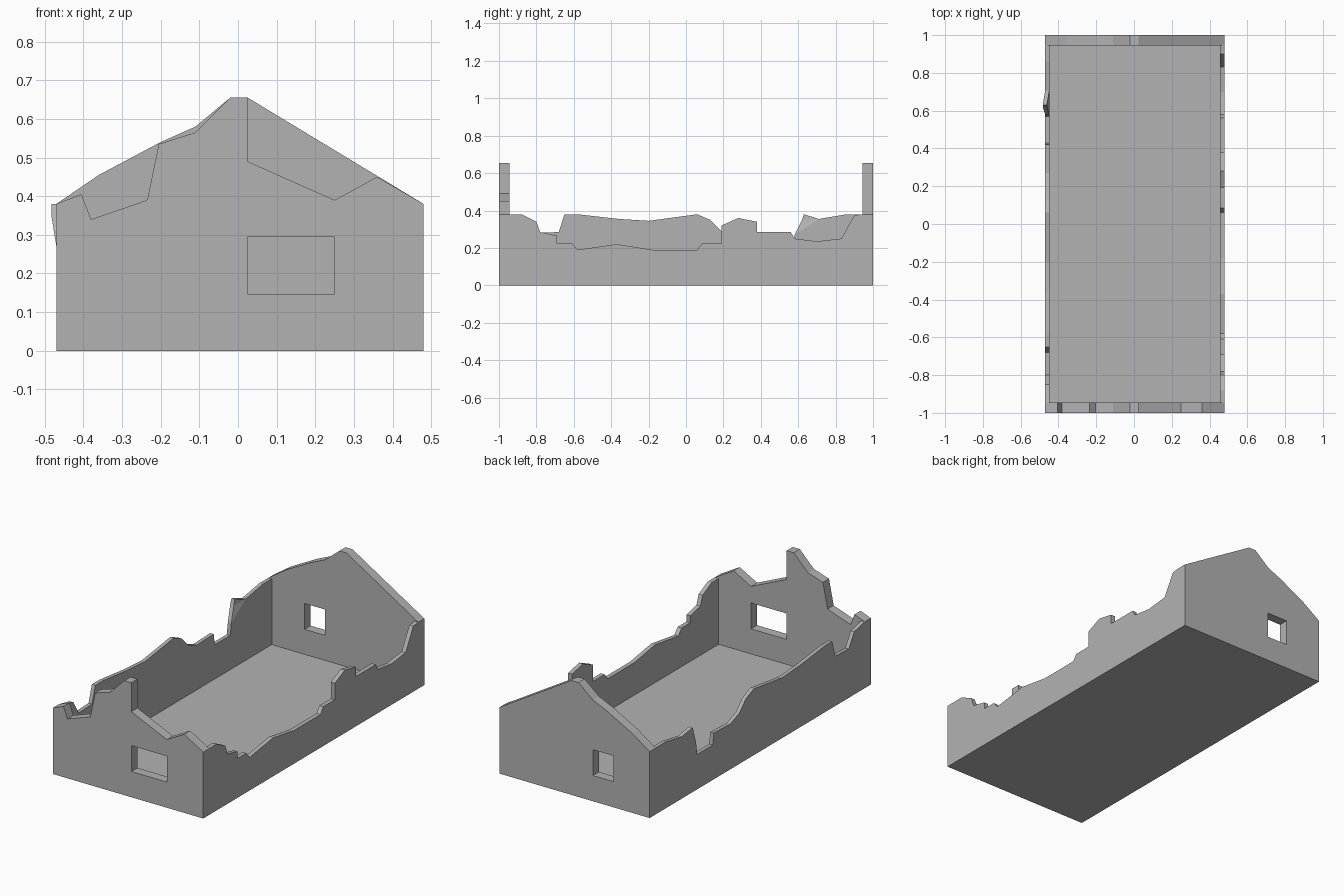
import bpy
import bmesh
from mathutils import Vector

old = bpy.data.objects.get("Cube")
if old:
    bpy.data.objects.remove(old, do_unlink=True)

LEFT, RIGHT, END, THICK = -0.47, 0.48, 1.0, 0.055

grey = bpy.data.materials.new("stone_grey")
grey.use_nodes = True
colour = (0.45, 0.45, 0.45, 1)
grey.diffuse_color = colour
grey.node_tree.nodes["Principled BSDF"].inputs["Base Color"].default_value = colour


def slab(name, loops, place, push):
    """Fill 2D loops (outline, then holes), place them in space and extrude by push."""
    bm = bmesh.new()
    edges = []
    for loop in loops:
        vs = [bm.verts.new(place(a, b)) for a, b in loop]
        edges += [bm.edges.new((v, vs[i - 1])) for i, v in enumerate(vs)]
    bmesh.ops.triangle_fill(bm, edges=edges, use_beauty=True)
    out = bmesh.ops.extrude_face_region(bm, geom=bm.faces[:], use_keep_orig=True)
    verts = [g for g in out["geom"] if isinstance(g, bmesh.types.BMVert)]
    bmesh.ops.translate(bm, verts=verts, vec=Vector(push))
    bmesh.ops.recalc_face_normals(bm, faces=bm.faces[:])
    mesh = bpy.data.meshes.new(name)
    bm.to_mesh(mesh)
    bm.free()
    mesh.materials.append(grey)
    obj = bpy.data.objects.new(name, mesh)
    bpy.context.collection.objects.link(obj)
    return obj


def rect(a0, a1, b0, b1):
    return [(a0, b0), (a1, b0), (a1, b1), (a0, b1)]


def wall_outline(top):
    """Close a broken top edge down to the ground."""
    return [(top[0][0], 0)] + top + [(top[-1][0], 0)]


# Gable walls with window openings
front_top = [(LEFT, .38), (-.405, .405), (-.38, .34), (-.235, .39), (-.205, .535),
             (-.11, .565), (-.02, .655), (.025, .655), (.025, .49), (.25, .39),
             (.36, .45), (RIGHT, .38)]
back_top = [(LEFT, .38), (-.36, .455), (-.2, .54), (-.11, .58), (-.02, .655),
            (.025, .655), (RIGHT, .38)]
slab("front_gable", [wall_outline(front_top), rect(.025, .25, .147, .295)],
     lambda a, b: (a, -END, b), (0, THICK, 0))
slab("back_gable", [wall_outline(back_top), rect(-.24, -.11, .147, .295)],
     lambda a, b: (a, END, b), (0, -THICK, 0))

# Long walls with crumbled tops, running between the gables
IN = END - THICK
plus_top = [(-IN, .38), (-.88, .38), (-.8, .34), (-.78, .285), (-.69, .265), (-.69, .225),
            (-.61, .225), (-.58, .19), (-.37, .22), (-.18, .19), (.06, .19), (.085, .225),
            (.19, .225), (.19, .32), (.28, .36), (.38, .34), (.38, .285), (.56, .285),
            (.58, .25), (.7, .235), (.83, .25), (.9, .375), (IN, .38)]
minus_top = [(-IN, .38), (-.85, .36), (-.8, .28), (-.68, .285), (-.65, .38), (-.58, .38),
             (-.36, .355), (-.2, .345), (.06, .38), (.13, .35), (.19, .29), (.27, .26),
             (.42, .265), (.43, .2), (.57, .2), (.58, .27), (.62, .35), (.63, .38),
             (.71, .355), (.86, .38), (IN, .38)]
slab("left_wall", [wall_outline(plus_top)], lambda a, b: (RIGHT, a, b), (-.025, 0, 0))
right_wall = slab("right_wall", [wall_outline(minus_top)],
                  lambda a, b: (LEFT, a, b), (.022, 0, 0))

# Loose block leaning outwards on the right wall
for v in right_wall.data.vertices:
    if .6 < v.co.y < .65 and v.co.z > .3:
        v.co.x -= .013

# Floor
slab("floor", [rect(LEFT + .02, RIGHT - .024, -IN, IN)],
     lambda a, b: (a, b, 0), (0, 0, .004))
